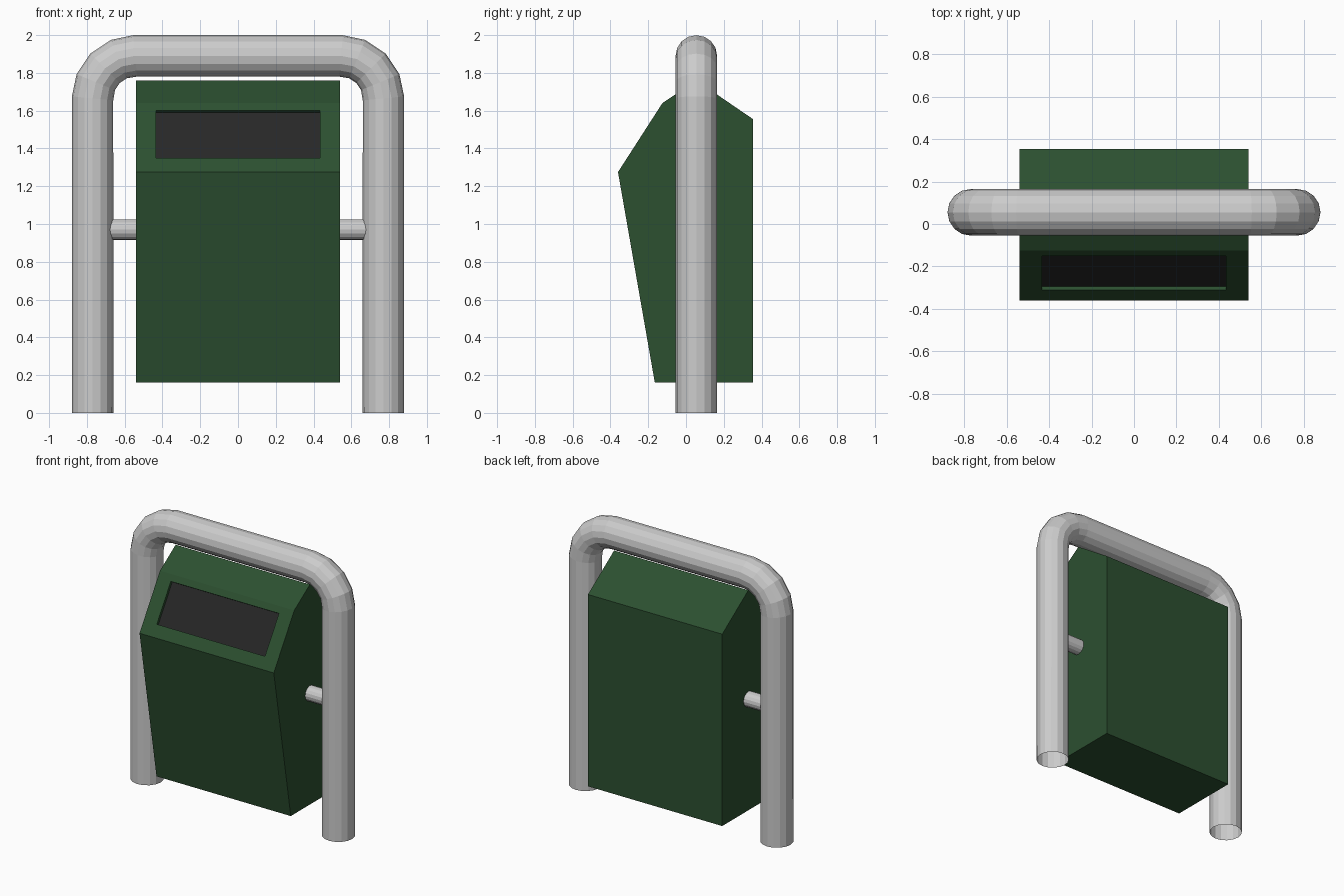
import bpy, bmesh, math
from mathutils import Vector

if "Cube" in bpy.data.objects:
    bpy.data.objects.remove(bpy.data.objects["Cube"])

Y = 0.055  # depth position of the frame


def material(name, rgb):
    m = bpy.data.materials.new(name)
    m.diffuse_color = (*rgb, 1)
    m.use_nodes = True
    m.node_tree.nodes["Principled BSDF"].inputs["Base Color"].default_value = m.diffuse_color
    return m


# Hoop frame: round tube swept along an arch, open at the feet
R, X, TOP, STEPS = 0.225, 0.77, 1.89, 4
half = [(X, 0)]
for i in range(STEPS + 1):
    a = math.pi / 2 * i / STEPS
    half.append((X - R + R * math.cos(a), TOP - R + R * math.sin(a)))
path = half + [(-x, z) for x, z in reversed(half)]

curve = bpy.data.curves.new("hoop_frame", "CURVE")
curve.dimensions = "3D"
curve.bevel_depth = 0.11
curve.bevel_resolution = 6
spline = curve.splines.new("POLY")
spline.points.add(len(path) - 1)
for p, (x, z) in zip(spline.points, path):
    p.co = (x, Y, z, 1)
spline.use_smooth = False
hoop = bpy.data.objects.new("hoop_frame", curve)
bpy.context.collection.objects.link(hoop)
bpy.context.view_layer.objects.active = hoop
hoop.select_set(True)
bpy.ops.object.convert(target="MESH")

# Bin body: side profile (y, z) extruded across the width
profile = [(-0.165, 0.16), (0.355, 0.16), (0.355, 1.555),
           (Y, 1.76), (-0.125, 1.64), (-0.36, 1.275)]
W = 0.54
bm = bmesh.new()
side = bm.faces.new([bm.verts.new((-W, y, z)) for y, z in profile])
ext = bmesh.ops.extrude_face_region(bm, geom=[side])
bmesh.ops.translate(bm, vec=(2 * W, 0, 0),
                    verts=[v for v in ext["geom"] if isinstance(v, bmesh.types.BMVert)])
bmesh.ops.recalc_face_normals(bm, faces=bm.faces)

# Recessed opening in the slanted front face
low, high = Vector((0, -0.36, 1.275)), Vector((0, -0.125, 1.64))
middle = (low + high) / 2
slot = min(bm.faces, key=lambda f: (f.calc_center_median() - middle).length)
bmesh.ops.inset_individual(bm, faces=[slot], thickness=0.08)
for v in slot.verts:
    z = 1.60 if v.co.z > middle.z else 1.35
    p = low.lerp(high, (z - low.z) / (high.z - low.z))
    v.co = (math.copysign(0.435, v.co.x), p.y, p.z)
bm.normal_update()
inward = -slot.normal * 0.02
floor = bmesh.ops.extrude_discrete_faces(bm, faces=[slot])["faces"][0]
rim = [e for e in bm.edges if e.is_boundary and e not in floor.edges[:]]
bmesh.ops.translate(bm, vec=inward, verts=floor.verts[:])
bmesh.ops.bridge_loops(bm, edges=rim + floor.edges[:])
floor.material_index = 1
bmesh.ops.recalc_face_normals(bm, faces=bm.faces)

mesh = bpy.data.meshes.new("bin_body")
bm.to_mesh(mesh)
bm.free()
for f in mesh.polygons:
    f.material_index = 1 if f.material_index == 1 else 0
mesh.materials.append(material("dark_green", (0.025, 0.08, 0.03)))
mesh.materials.append(material("black", (0.02, 0.02, 0.02)))
bpy.context.collection.objects.link(bpy.data.objects.new("bin_body", mesh))

# Pivot stubs joining the bin to the frame
for s, name in ((-1, "left_pivot"), (1, "right_pivot")):
    bpy.ops.mesh.primitive_cylinder_add(vertices=16, radius=0.055, depth=0.18,
                                        location=(s * 0.61, Y, 0.97),
                                        rotation=(0, math.pi / 2, 0))
    bpy.context.object.name = name
